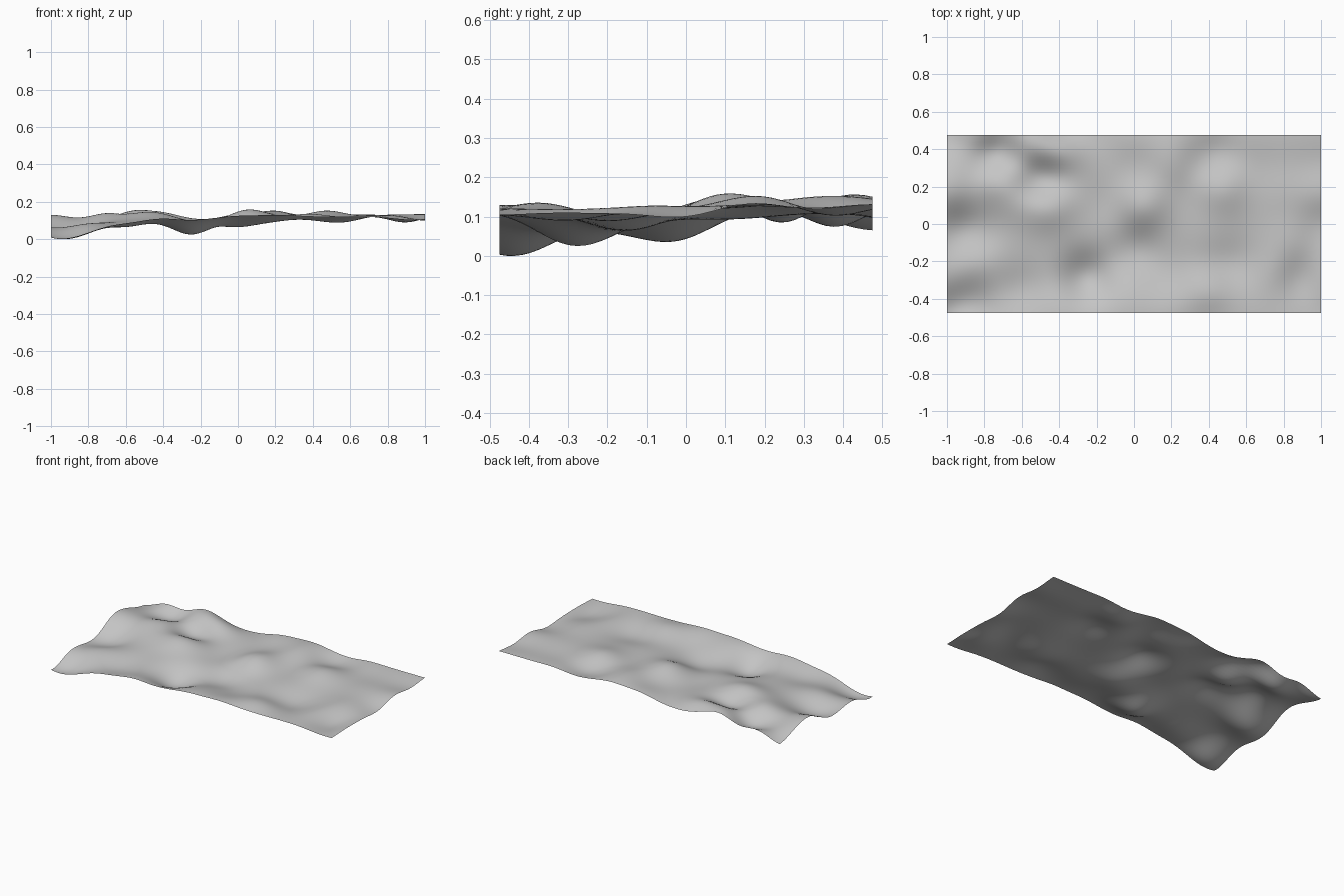
import bpy
import bmesh
from math import exp

default_cube = bpy.data.objects.get("Cube")
if default_cube:
    bpy.data.objects.remove(default_cube, do_unlink=True)

HALF_X, HALF_Y = 1.0, 0.475

# Border profiles: heights in thousandths, evenly spaced from the low end
front = [15, 40, 90, 115, 110, 130, 135, 125, 125, 120, 110]
back = [70, 118, 150, 118, 105, 140, 150, 125, 135, 135, 135]
left_end = [15, 55, 58, 60, 130, 112, 70]
right_end = [110, 115, 112, 105, 138, 125, 135]

# Hollows and crests: x, y, height
hollows = [(-.87, -.04, .045), (-.88, -.4, .015), (-.25, -.28, .03), (-.48, .25, .09),
           (-.74, .39, .08), (.6, -.21, .1), (.46, -.22, .1), (.9, -.3, .095),
           (.42, .41, .11), (0, -.14, .07), (.17, -.24, .095), (-.6, -.35, .07),
           (-.15, .1, .1), (.25, -.02, .12)]
crests = [(.05, .1, .163), (.2, .32, .155), (.47, .19, .157), (-.55, .38, .148),
          (-.41, .41, .15), (-.64, .12, .14), (-.46, .11, .145), (-.72, .27, .125),
          (-.84, -.17, .08), (-.57, -.06, .112), (.4, -.37, .14), (.6, .07, .13),
          (.85, -.07, .13), (.74, -.25, .125), (.78, .17, .135), (-.2, .28, .11),
          (-.3, -.08, .1), (-.42, -.2, .09), (.42, -.05, .12), (-.05, -.33, .105)]


def border(heights, place):
    """Turn a profile into control points along one border."""
    last = len(heights) - 1
    return [(*place(2 * i / last - 1), h / 1000) for i, h in enumerate(heights)]


controls = hollows + crests
controls += border(front, lambda t: (t * HALF_X, -HALF_Y))
controls += border(back, lambda t: (t * HALF_X, HALF_Y))
controls += border(left_end[1:-1], lambda t: (-HALF_X, t * HALF_Y * 2 / 3))
controls += border(right_end[1:-1], lambda t: (HALF_X, t * HALF_Y * 2 / 3))
strengths = [0.0] * len(controls)


def height(x, y):
    """Gentle overall slope plus a rounded swell at every control point."""
    z = 0.107 + 0.015 * x
    for (cx, cy, _), strength in zip(controls, strengths):
        z += strength * exp(-((x - cx) ** 2 + (y - cy) ** 2) / 0.02)
    return z


# Tune the swells until the surface meets the control heights
for _ in range(60):
    errors = [cz - height(cx, cy) for cx, cy, cz in controls]
    strengths = [s + 0.4 * e for s, e in zip(strengths, errors)]

# Ground sheet: a fine grid shaped by the swells
bm = bmesh.new()
bmesh.ops.create_grid(bm, x_segments=100, y_segments=48, size=1.0)
for v in bm.verts:
    v.co.y *= HALF_Y
    v.co.z = height(v.co.x, v.co.y)
lowest = min(v.co.z for v in bm.verts)
for v in bm.verts:
    v.co.z -= lowest
for f in bm.faces:
    f.smooth = True
mesh = bpy.data.meshes.new("terrain_sheet")
bm.to_mesh(mesh)
bm.free()
terrain = bpy.data.objects.new("terrain_sheet", mesh)
bpy.context.collection.objects.link(terrain)

# Plain grey surface
grey = bpy.data.materials.new("light_grey")
grey.use_nodes = True
colour = (0.56, 0.56, 0.56, 1)
grey.diffuse_color = colour
grey.node_tree.nodes["Principled BSDF"].inputs["Base Color"].default_value = colour
mesh.materials.append(grey)
